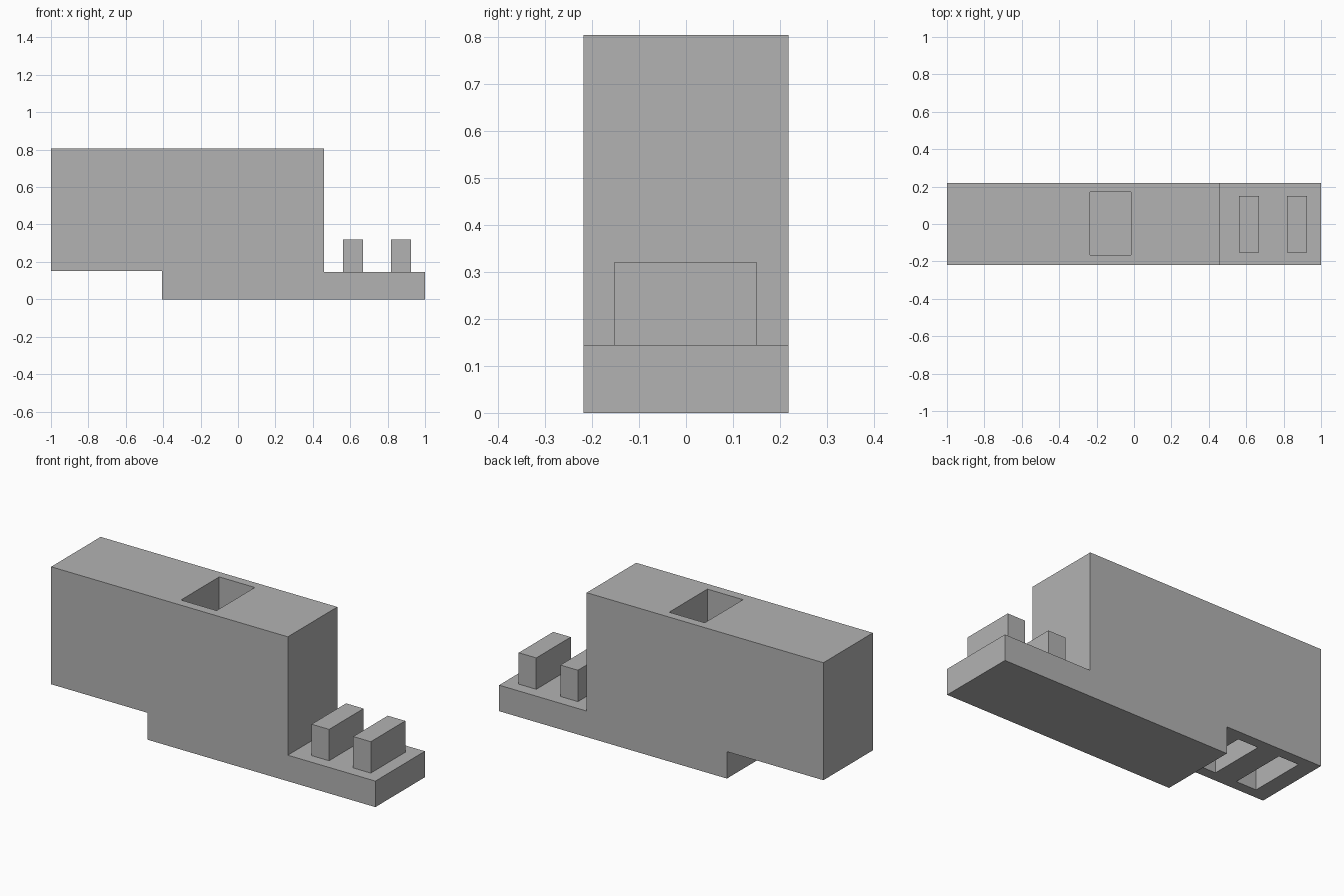
import bpy
import bmesh

cube = bpy.data.objects.get("Cube")
if cube:
    bpy.data.objects.remove(cube, do_unlink=True)

grey = bpy.data.materials.new("plain grey")
grey.use_nodes = True
colour = (0.45, 0.45, 0.45, 1)
grey.diffuse_color = colour
grey.node_tree.nodes["Principled BSDF"].inputs["Base Color"].default_value = colour


def prism(name, profile, y0, y1):
    """Extrude an x-z outline from y0 to y1."""
    bm = bmesh.new()
    face = bm.faces.new([bm.verts.new((x, y0, z)) for x, z in profile])
    side = bmesh.ops.extrude_face_region(bm, geom=[face])["geom"]
    verts = [v for v in side if isinstance(v, bmesh.types.BMVert)]
    bmesh.ops.translate(bm, verts=verts, vec=(0, y1 - y0, 0))
    bmesh.ops.recalc_face_normals(bm, faces=bm.faces)
    mesh = bpy.data.meshes.new(name)
    bm.to_mesh(mesh)
    bm.free()
    mesh.materials.append(grey)
    obj = bpy.data.objects.new(name, mesh)
    bpy.context.collection.objects.link(obj)
    return obj


def box(name, x0, x1, y0, y1, z0, z1):
    return prism(name, [(x0, z0), (x1, z0), (x1, z1), (x0, z1)], y0, y1)


# Stepped body: overhang on one end, peg ledge on the other
depth, top, step, ledge = 0.218, 0.805, 0.15, 0.145
body = prism("stepped_body", [(-0.405, 0), (1, 0), (1, ledge), (0.46, ledge),
                              (0.46, top), (-1, top), (-1, step), (-0.405, step)],
             -depth, depth)

# Pocket in the top, and sockets under the overhang that match the pegs
cutters = [box("pocket_cutter", -0.235, -0.015, -0.167, 0.17, 0.4, 1)]
for i, x in enumerate((0.615, 0.872)):
    box(f"peg_{i + 1}", x - 0.054, x + 0.054, -0.153, 0.151, ledge, 0.32)
    s = x - 1.46
    cutters.append(box(f"socket_cutter_{i + 1}", s - 0.062, s + 0.062,
                       -0.16, 0.16, 0.05, 0.34))

# Apply the cuts, then drop the cutters
for cutter in cutters:
    mod = body.modifiers.new(cutter.name, 'BOOLEAN')
    mod.operation = 'DIFFERENCE'
    mod.solver = 'EXACT'
    mod.object = cutter
bpy.context.view_layer.objects.active = body
for cutter in cutters:
    bpy.ops.object.modifier_apply(modifier=cutter.name)
    bpy.data.objects.remove(cutter, do_unlink=True)
